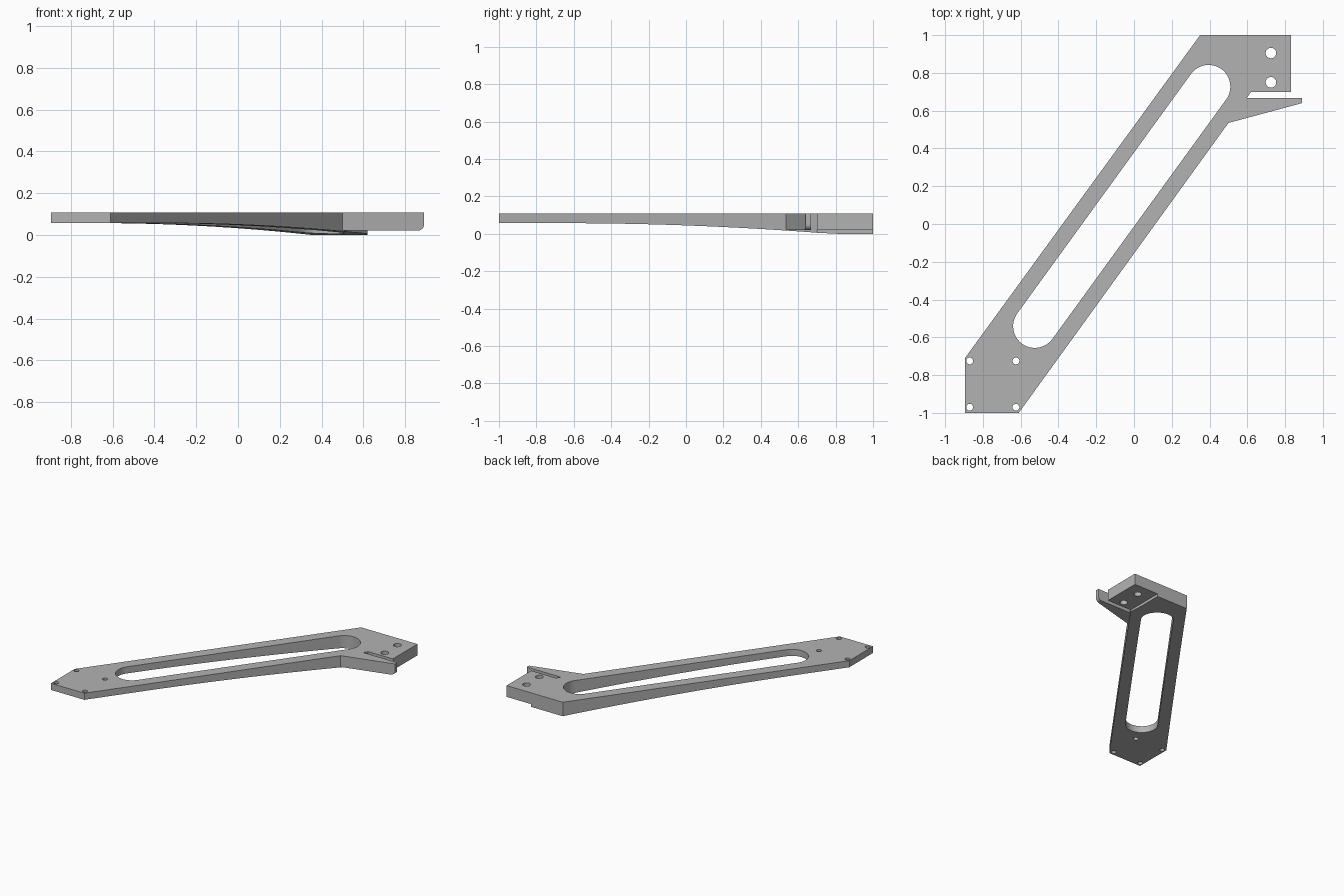
import bpy, bmesh, math
from mathutils import Matrix, Vector

if "Cube" in bpy.data.objects:
    bpy.data.objects.remove(bpy.data.objects["Cube"], do_unlink=True)

TOP = 0.108                      # height of the flat upper face
ARM_DIR = Vector((0.587, 0.81, 0)).normalized()
ARM_SIDE = Vector((ARM_DIR.y, -ARM_DIR.x, 0))
UP = Vector((0, 0, 1))

grey = bpy.data.materials.new("plain grey")
grey.use_nodes = True
grey.diffuse_color = (0.45, 0.45, 0.45, 1)
grey.node_tree.nodes["Principled BSDF"].inputs["Base Color"].default_value = grey.diffuse_color


def prism(name, profile, low, high, u=Vector((1, 0, 0)), v=Vector((0, 1, 0))):
    """Extrude a closed profile, drawn on axes u and v, from low to high along u x v."""
    w = u.cross(v)
    bm = bmesh.new()
    face = bm.faces.new([bm.verts.new(u * a + v * b + w * low) for a, b in profile])
    grown = bmesh.ops.extrude_face_region(bm, geom=[face])["geom"]
    bmesh.ops.translate(bm, vec=w * (high - low),
                        verts=[g for g in grown if isinstance(g, bmesh.types.BMVert)])
    bmesh.ops.recalc_face_normals(bm, faces=bm.faces)
    mesh = bpy.data.meshes.new(name)
    bm.to_mesh(mesh)
    bm.free()
    mesh.materials.append(grey)
    obj = bpy.data.objects.new(name, mesh)
    bpy.context.collection.objects.link(obj)
    return obj


def arc(x, y, r, start, end, steps):
    angles = [math.radians(start + (end - start) * i / steps) for i in range(steps + 1)]
    return [(x + r * math.cos(a), y + r * math.sin(a)) for a in angles]


def cut(target, cutter):
    cutter.hide_render = True
    mod = target.modifiers.new("cut", 'BOOLEAN')
    mod.operation, mod.solver, mod.object = 'DIFFERENCE', 'EXACT', cutter
    bpy.context.view_layer.objects.active = target
    bpy.ops.object.modifier_apply(modifier=mod.name)
    bpy.data.objects.remove(cutter, do_unlink=True)


# Plate outline with mounting pad, slit and pointed finger
bracket = prism("bracket_arm", [
    (-0.895, -1), (-0.61, -1), (0.50, 0.535), (0.89, 0.64), (0.89, 0.668),
    (0.597, 0.668), (0.62, 0.70), (0.83, 0.70), (0.83, 1), (0.35, 1), (-0.895, -0.71)], 0, TOP)

# Underside sweeping down toward the thick end
sweep = [(-2, -0.1), (-2, 0.057), (-0.75, 0.057)]
for i in range(1, 17):
    t = i / 16 * 1.03
    sweep.append((-0.75 + 1.75 * t, 0.057 - 0.0555 * t * t))
sweep.append((sweep[-1][0], -0.1))
cut(bracket, prism("underside_cutter", sweep, -1.5, 1.5, ARM_DIR, UP))

# Raised underside of the pad and finger
cut(bracket, prism("step_cutter", [
    (0.50, 0.535), (0.62, 0.70), (0.62, 1.1), (1, 1.1), (1, 0.4), (0.50, 0.4)], -0.1, 0.021))

# Rounded lower corner of the finger tip
tip = arc(0.86, 0.051, 0.03, -90, 0, 8) + [(0.95, 0.051), (0.95, 0), (0.86, 0)]
cut(bracket, prism("tip_cutter", tip, -0.69, -0.6, Vector((1, 0, 0)), UP))

# Long rounded slot
a = math.degrees(math.atan2(ARM_DIR.y, ARM_DIR.x))
slot = arc(0.395, 0.727, 0.115, a - 90, a + 90, 24) + arc(-0.525, -0.541, 0.115, a + 90, a + 270, 24)
cut(bracket, prism("slot_cutter", slot, -0.1, 0.3))

# Screw holes: four small at the thin end, two larger in the pad
holes = [(x, y, 0.018) for x in (-0.87, -0.625) for y in (-0.97, -0.725)]
holes += [(0.725, y, 0.028) for y in (0.75, 0.905)]
for x, y, r in holes:
    cut(bracket, prism("hole_cutter", arc(x, y, r, 0, 360, 24)[:-1], -0.1, 0.3))

bpy.ops.object.select_all(action='DESELECT')
bracket.select_set(True)
bpy.context.view_layer.objects.active = bracket
bpy.ops.object.shade_smooth_by_angle(angle=math.radians(30))
